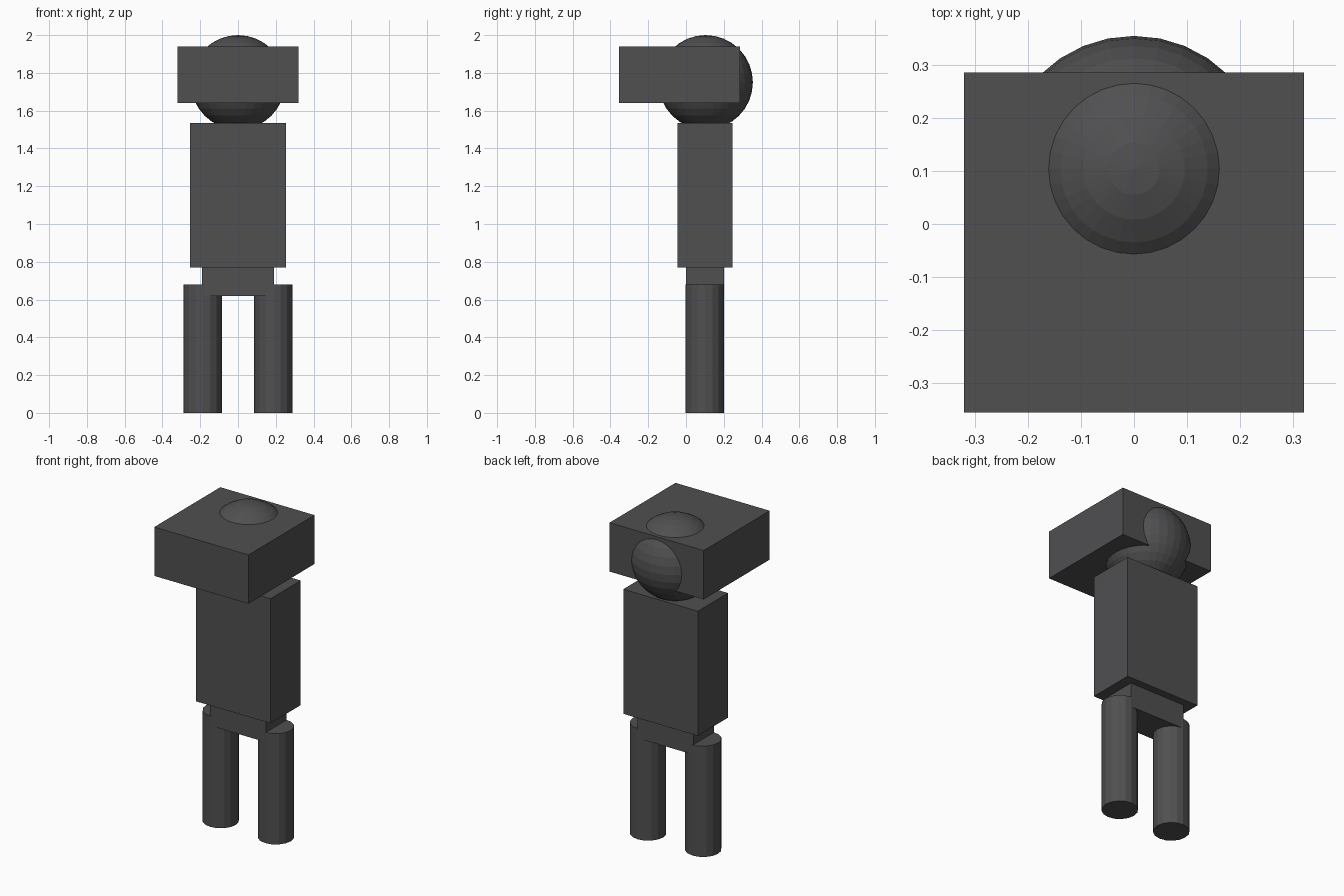
import bpy

if "Cube" in bpy.data.objects:
    bpy.data.objects.remove(bpy.data.objects["Cube"])

# One dark grey for the whole figure
grey = bpy.data.materials.new("dark grey")
grey.diffuse_color = (0.08, 0.08, 0.083, 1.0)
grey.use_nodes = True
grey.node_tree.nodes["Principled BSDF"].inputs["Base Color"].default_value = grey.diffuse_color


def finish(name):
    obj = bpy.context.object
    obj.name = name
    obj.data.name = name
    obj.data.materials.append(grey)
    return obj


def box(name, x, y, z):
    """Box from (min, max) ranges on each axis."""
    ranges = (x, y, z)
    bpy.ops.mesh.primitive_cube_add(size=1, location=[(a + b) / 2 for a, b in ranges])
    bpy.context.object.scale = [b - a for a, b in ranges]
    bpy.ops.object.transform_apply(location=False, rotation=False, scale=True)
    return finish(name)


# Body blocks
box("torso", (-0.253, 0.253), (-0.046, 0.247), (0.77, 1.535))
box("hips", (-0.19, 0.19), (0.0, 0.2), (0.62, 0.77))

# Round head with a wide block pushed through it towards the front
bpy.ops.mesh.primitive_uv_sphere_add(segments=32, ring_count=16, radius=0.25,
                                     location=(0, 0.104, 1.75))
finish("head")
box("head_block", (-0.32, 0.32), (-0.355, 0.285), (1.64, 1.94))

# Legs
for side, label in ((-1, "right"), (1, "left")):
    bpy.ops.mesh.primitive_cylinder_add(vertices=16, radius=0.102, depth=0.68,
                                        location=(side * 0.187, 0.1, 0.34))
    finish(label + "_leg")
